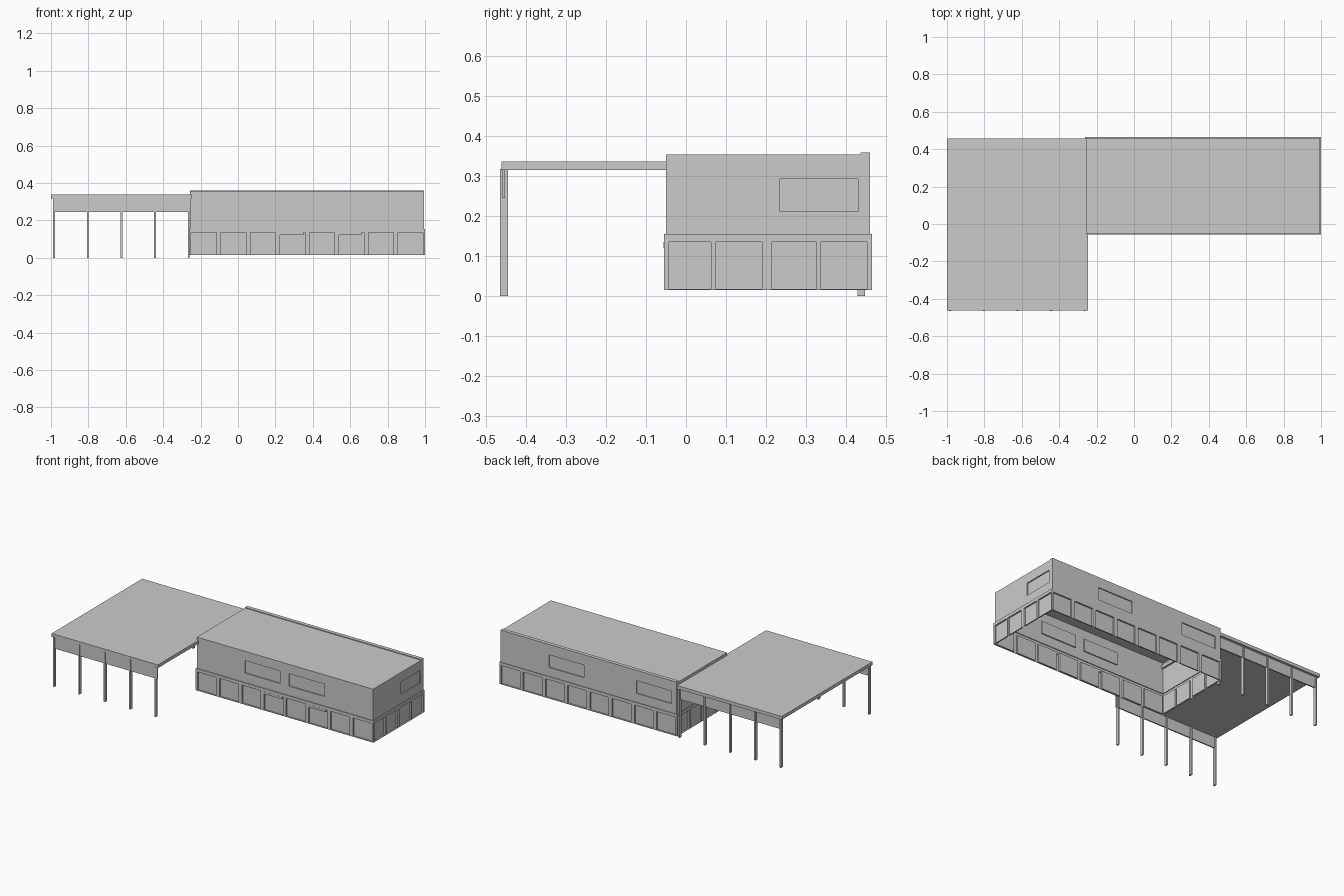
import bpy, bmesh
from mathutils import Vector

if "Cube" in bpy.data.objects:
    bpy.data.objects.remove(bpy.data.objects["Cube"])


def finish(name, bm):
    bmesh.ops.remove_doubles(bm, verts=bm.verts, dist=0.0002)
    bmesh.ops.recalc_face_normals(bm, faces=bm.faces)
    me = bpy.data.meshes.new(name)
    bm.to_mesh(me)
    bm.free()
    ob = bpy.data.objects.new(name, me)
    bpy.context.collection.objects.link(ob)
    return ob


def box(name, x0, x1, y0, y1, z0, z1):
    bm = bmesh.new()
    bmesh.ops.create_cube(bm, size=1)
    for v in bm.verts:
        v.co = ((x0 + x1) / 2 + v.co.x * (x1 - x0),
                (y0 + y1) / 2 + v.co.y * (y1 - y0),
                (z0 + z1) / 2 + v.co.z * (z1 - z0))
    return finish(name, bm)


def quad(bm, pts):
    bm.faces.new([bm.verts.new(p) for p in pts])


def wall(bm, axis, pos, out, u0, u1, z0, z1, panels, depth):
    """Sheet wall along an axis, with rectangular recessed panels."""
    def p(u, z, d=0):
        w = pos - out * d
        return Vector((u, w, z)) if axis == 'x' else Vector((w, u, z))
    us = sorted({u0, u1} | {v for r in panels for v in r[:2]})
    zs = sorted({z0, z1} | {v for r in panels for v in r[2:]})
    for a, b in zip(us, us[1:]):
        for c, d in zip(zs, zs[1:]):
            mu, mz = (a + b) / 2, (c + d) / 2
            if not any(r[0] < mu < r[1] and r[2] < mz < r[3] for r in panels):
                quad(bm, [p(a, c), p(b, c), p(b, d), p(a, d)])
    for a, b, c, d in panels:
        loop = [(a, c), (b, c), (b, d), (a, d)]
        quad(bm, [p(*q, depth) for q in loop])
        for q, r in zip(loop, loop[1:] + loop[:1]):
            quad(bm, [p(*q), p(*r), p(*r, depth), p(*q, depth)])


def bays(u0, u1, n, gap):
    step = (u1 - u0) / n
    return [(u0 + i * step + gap, u0 + (i + 1) * step - gap, 0.018, 0.135)
            for i in range(n)]


# Ground floor band: open-bottomed ring of recessed bays
LX0, LX1, LY0, LY1 = -0.262, 1.0, -0.055, 0.465
UX0, UX1, UY0, UY1 = -0.257, 0.994, -0.05, 0.461
ZB, ZM, ZT = 0.015, 0.155, 0.355
long_bays = bays(LX0, LX1, 8, 0.012)
side_bays = [(-0.043, 0.063, 0.018, 0.135), (0.075, 0.19, 0.018, 0.135),
             (0.215, 0.326, 0.018, 0.135), (0.338, 0.453, 0.018, 0.135)]
bm = bmesh.new()
wall(bm, 'x', LY0, -1, LX0, LX1, ZB, ZM, long_bays, 0.01)
wall(bm, 'x', LY1, 1, LX0, LX1, ZB, ZM, long_bays, 0.01)
wall(bm, 'y', LX0, -1, LY0, LY1, ZB, ZM, side_bays, 0.01)
wall(bm, 'y', LX1, 1, LY0, LY1, ZB, ZM, side_bays, 0.01)
# narrow ledge up to the inset upper walls
outer = [(LX0, LY0), (LX1, LY0), (LX1, LY1), (LX0, LY1)]
inner = [(UX0, UY0), (UX1, UY0), (UX1, UY1), (UX0, UY1)]
for i in range(4):
    j = (i + 1) % 4
    quad(bm, [(*outer[i], ZM), (*outer[j], ZM), (*inner[j], ZM), (*inner[i], ZM)])
finish("ground_floor_walls", bm)

# Upper walls with shallow window recesses, and the flat roof
bm = bmesh.new()
wall(bm, 'x', UY0, -1, UX0, UX1, ZM, ZT,
     [(0.085, 0.333, 0.215, 0.295), (0.397, 0.648, 0.215, 0.295)], 0.007)
wall(bm, 'x', UY1, 1, UX0, UX1, ZM, ZT,
     [(-0.22, 0.03, 0.212, 0.293), (0.40, 0.65, 0.212, 0.293)], 0.007)
wall(bm, 'y', UX0, -1, UY0, UY1, ZM, ZT, [], 0)
wall(bm, 'y', UX1, 1, UY0, UY1, ZM, ZT, [(0.235, 0.43, 0.212, 0.293)], 0.007)
quad(bm, [(x, y, ZT) for x, y in inner])
finish("upper_walls_and_roof", bm)

# Raised lip along the back of the roof
box("roof_back_lip", UX0, UX1, 0.437, UY1, ZT - 0.002, 0.36)

# Lintels over two front doorways
for i, (a, b) in enumerate([(0.21, 0.35), (0.53, 0.66)]):
    box(f"door_lintel_{i + 1}", a, b, LY0 - 0.001, LY0 + 0.01, 0.121, 0.135)

# Canopy: thin slab with front and back fascias
box("canopy_roof", -1.0, -0.245, -0.462, 0.457, 0.316, 0.337)
for side, y in (("front", -0.457), ("back", 0.437)):
    box(f"canopy_{side}_fascia", -0.985, -0.25, y - 0.004, y + 0.004, 0.245, 0.32)
    for i in range(5):
        x = -0.983 + i * 0.18
        yc = y + 0.001
        box(f"canopy_{side}_post_{i + 1}", x - 0.005, x + 0.005,
            yc - 0.009, yc + 0.01, 0, 0.318)
